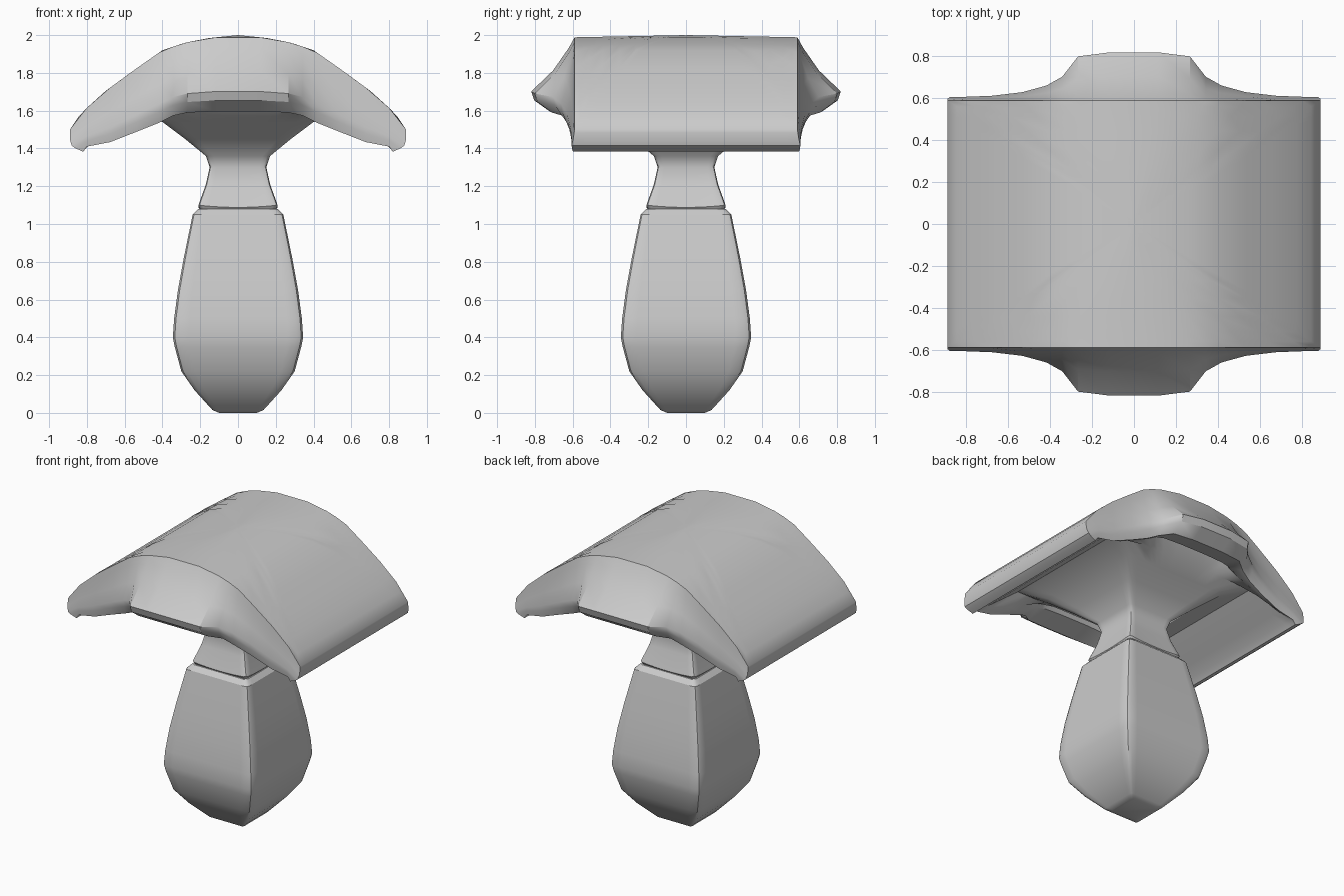
import bpy, bmesh
import math

if "Cube" in bpy.data.objects:
    bpy.data.objects.remove(bpy.data.objects["Cube"])


def interp(x, table):
    x = abs(x)
    for (x0, z0), (x1, z1) in zip(table, table[1:]):
        if x <= x1:
            return z0 + (z1 - z0) * (x - x0) / (x1 - x0)
    return table[-1][1]


# Perimeter of a unit square, with divisions that match the lip corners
HALF = [0.13, 0.3, 0.385, 0.47, 0.6, 0.76, 0.9]
EDGE = [-1] + [-h for h in reversed(HALF)] + HALF
SQUARE = ([(t, -1) for t in EDGE] + [(1, t) for t in EDGE]
          + [(-t, 1) for t in EDGE] + [(-1, -t) for t in EDGE])


def loft(name, rings, angle):
    bm = bmesh.new()
    loops = [[bm.verts.new(p) for p in ring] for ring in rings]
    n = len(SQUARE)
    for lo, hi in zip(loops, loops[1:]):
        for i in range(n):
            j = (i + 1) % n
            bm.faces.new((lo[i], lo[j], hi[j], hi[i]))
    bm.faces.new(loops[0])
    bm.faces.new(loops[-1])
    bmesh.ops.recalc_face_normals(bm, faces=bm.faces)
    me = bpy.data.meshes.new(name)
    bm.to_mesh(me)
    bm.free()
    ob = bpy.data.objects.new(name, me)
    bpy.context.collection.objects.link(ob)
    bpy.ops.object.select_all(action='DESELECT')
    ob.select_set(True)
    bpy.context.view_layer.objects.active = ob
    bpy.ops.object.shade_smooth_by_angle(angle=math.radians(angle))
    return ob


def square_ring(h, z, sag=0.0):
    ring = []
    for a, b in SQUARE:
        k = 0.97 if abs(a) == abs(b) == 1 else 1.0
        ring.append((a * h * k, b * h * k, z - sag * (1 - a * a) * (abs(b) == 1)
                     - sag * (1 - b * b) * (abs(a) == 1)))
    return ring


# Cap outlines as functions of distance from the centre line
W, D = 0.89, 0.59
ARCH = [(0, 2), (.15, 1.985), (.28, 1.96), (.4, 1.92), (.55, 1.815),
        (.7, 1.705), (.8, 1.615), (.87, 1.54), (.9, 1.48)]
BOTTOM = [(0, 1.60), (.27, 1.59), (.34, 1.575), (.42, 1.535), (.67, 1.435),
          (.8, 1.41), (.9, 1.38)]
FLARE = [(0, .215), (.12, .23), (.27, .21), (.345, .11), (.42, .07), (.55, .035),
         (.7, .02), (.9, .015)]

# Arched top
rings = []
for s in (0.02, 0.15, 0.3, 0.45, 0.6, 0.75, 0.87, 0.95):
    rings.append([(W * s * a, D * s * b, interp(W * s * a, ARCH)) for a, b in SQUARE])

# Front and back walls flaring into lips, and rolled side rims
for w, g, inset in ((0, 0, 0), (.14, .13, 0), (.45, .5, 0), (.73, 1, .01),
                    (.85, .93, .03), (1, .57, .07)):
    ring = []
    for a, b in SQUARE:
        x = W * a
        z = interp(x, ARCH) * (1 - w) + interp(x, BOTTOM) * w
        y = b * (D + interp(x, FLARE) * g)
        ring.append((x - a * inset * (abs(a) == 1), y, z))
    rings.append(ring)

# Hollow underside
rings.append([(.79 * a, .58 * b, interp(W * a, BOTTOM) + .035) for a, b in SQUARE])
rings.append([(.72 * a, .55 * b, interp(W * a, BOTTOM) + .08) for a, b in SQUARE])
rings.append([(.55 * a, .48 * b, 1.59) for a, b in SQUARE])

# Funnel, neck and collar
for h, z, sag in ((.40, 1.54, 0), (.28, 1.45, 0), (.17, 1.36, 0), (.15, 1.30, 0),
                  (.17, 1.21, 0), (.205, 1.115, .01), (.21, 1.10, .012),
                  (.2, 1.08, .005), (.12, 1.08, 0)):
    rings.append(square_ring(h, z, sag))
loft("mushroom_cap_and_neck", rings, 35)

# Bulbous square stem
STEM = [(.10, .0), (.135, .015), (.23, .12), (.30, .22), (.335, .35),
        (.345, .40), (.338, .50), (.318, .65), (.287, .82), (.24, 1.05),
        (.21, 1.08), (.12, 1.085)]
loft("stem", [square_ring(h, z) for h, z in STEM], 30)
